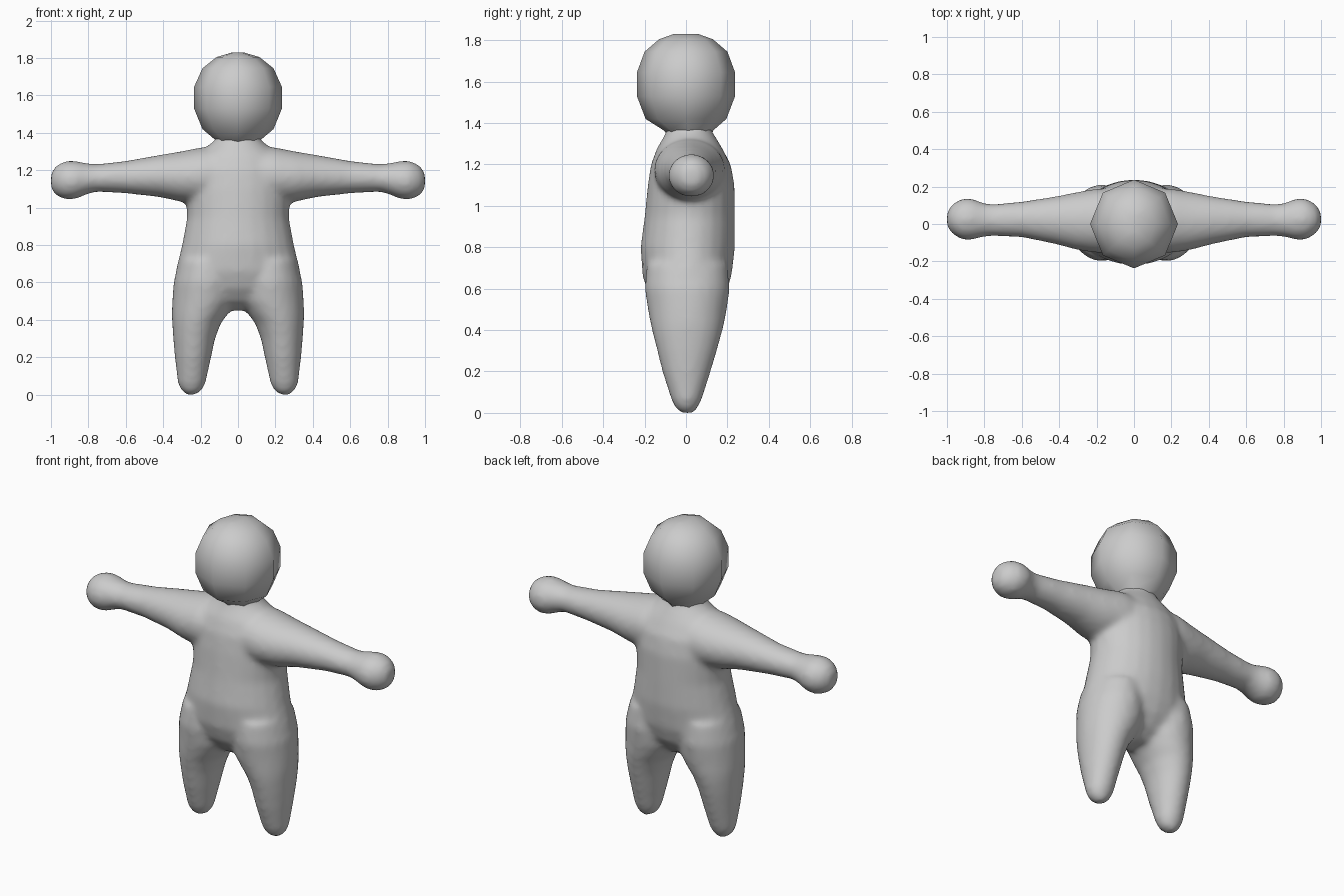
import bpy, bmesh, math
from mathutils import Vector

cube = bpy.data.objects.get("Cube")
if cube:
    bpy.data.objects.remove(cube, do_unlink=True)

clay = bpy.data.materials.new("clay_grey")
clay.use_nodes = True
clay.diffuse_color = (0.6, 0.6, 0.6, 1)
clay.node_tree.nodes["Principled BSDF"].inputs["Base Color"].default_value = clay.diffuse_color


def loft(bm, rings, place, sides=24):
    """Skin rings of (station, u_low, u_high, v_low, v_high); place maps (station, u, v) to a point."""
    loops = []
    for s, u0, u1, v0, v1 in rings:
        loop = []
        for i in range(sides):
            a = math.tau * i / sides
            u = (u0 + u1) / 2 + (u1 - u0) / 2 * math.cos(a)
            v = (v0 + v1) / 2 + (v1 - v0) / 2 * math.sin(a)
            loop.append(bm.verts.new(place(s, u, v)))
        loops.append(loop)
    faces = [bm.faces.new(loops[0]), bm.faces.new(loops[-1])]
    for a, b in zip(loops, loops[1:]):
        for i in range(sides):
            j = (i + 1) % sides
            faces.append(bm.faces.new((a[i], a[j], b[j], b[i])))
    bmesh.ops.recalc_face_normals(bm, faces=faces)


def finish(bm, name):
    mesh = bpy.data.meshes.new(name)
    bm.to_mesh(mesh)
    bm.free()
    mesh.materials.append(clay)
    mesh.shade_smooth()
    obj = bpy.data.objects.new(name, mesh)
    bpy.context.collection.objects.link(obj)
    return obj


def upright(s, u, v):
    return Vector((u, v, s))


# Torso: height, then x and y extents
TORSO = [(.45, -.12, .12, -.06, .07), (.5, -.21, .21, -.13, .14), (.57, -.29, .29, -.18, .19),
         (.66, -.335, .335, -.21, .22), (.8, -.3, .3, -.22, .237), (.95, -.272, .272, -.2, .237),
         (1.1, -.28, .28, -.185, .235), (1.2, -.28, .28, -.17, .217), (1.28, -.23, .23, -.14, .175),
         (1.33, -.16, .16, -.11, .145), (1.37, -.115, .115, -.09, .12), (1.44, -.11, .11, -.09, .11)]
# Leg: height, then inner/outer x and y extents
LEG = [(0, .225, .275, -.025, .035), (.02, .195, .302, -.05, .055), (.06, .173, .322, -.07, .075),
       (.2, .143, .338, -.115, .12), (.3, .122, .347, -.14, .15), (.38, .092, .352, -.16, .172),
       (.43, .055, .354, -.172, .185), (.5, .01, .352, -.185, .198), (.6, .0, .345, -.2, .212),
       (.72, .02, .315, -.19, .2)]
# Arm: distance from centre, then y and z extents
ARM = [(.05, -.15, .19, 1.02, 1.33), (.2, -.155, .19, 1.02, 1.322), (.3, -.14, .172, 1.03, 1.302),
       (.42, -.108, .148, 1.056, 1.282), (.6, -.071, .12, 1.076, 1.25), (.76, -.064, .106, 1.085, 1.232),
       (.81, -.07, .114, 1.07, 1.238), (.87, -.086, .138, 1.045, 1.25), (.92, -.084, .136, 1.042, 1.25),
       (.97, -.055, .108, 1.062, 1.228), (1.0, -.015, .065, 1.1, 1.185)]

# Body with limbs, fused into one soft skin
bm = bmesh.new()
loft(bm, TORSO, upright)
for side in (1, -1):
    loft(bm, LEG, lambda s, u, v: Vector((side * u, v, s)))
    loft(bm, ARM, lambda s, u, v: Vector((side * s, u, v)))
body = finish(bm, "body")
fuse = body.modifiers.new("fuse", 'REMESH')
fuse.mode = 'VOXEL'
fuse.voxel_size = 0.016
fuse.use_smooth_shade = True
soften = body.modifiers.new("soften", 'SMOOTH')
soften.factor = 0.5
soften.iterations = 10

# Head: eight-sided ball that narrows into the neck
HEAD = [(1.34, .115, .105, .018), (1.365, .125, .12, .012), (1.42, .19, .195, 0), (1.53, .235, .237, 0),
        (1.645, .235, .237, 0), (1.745, .19, .2, 0), (1.805, .115, .13, 0), (1.83, .03, .06, 0)]
bm = bmesh.new()
loft(bm, [(z, -x, x, c - y, c + y) for z, x, y, c in HEAD], upright, sides=8)
finish(bm, "head")
